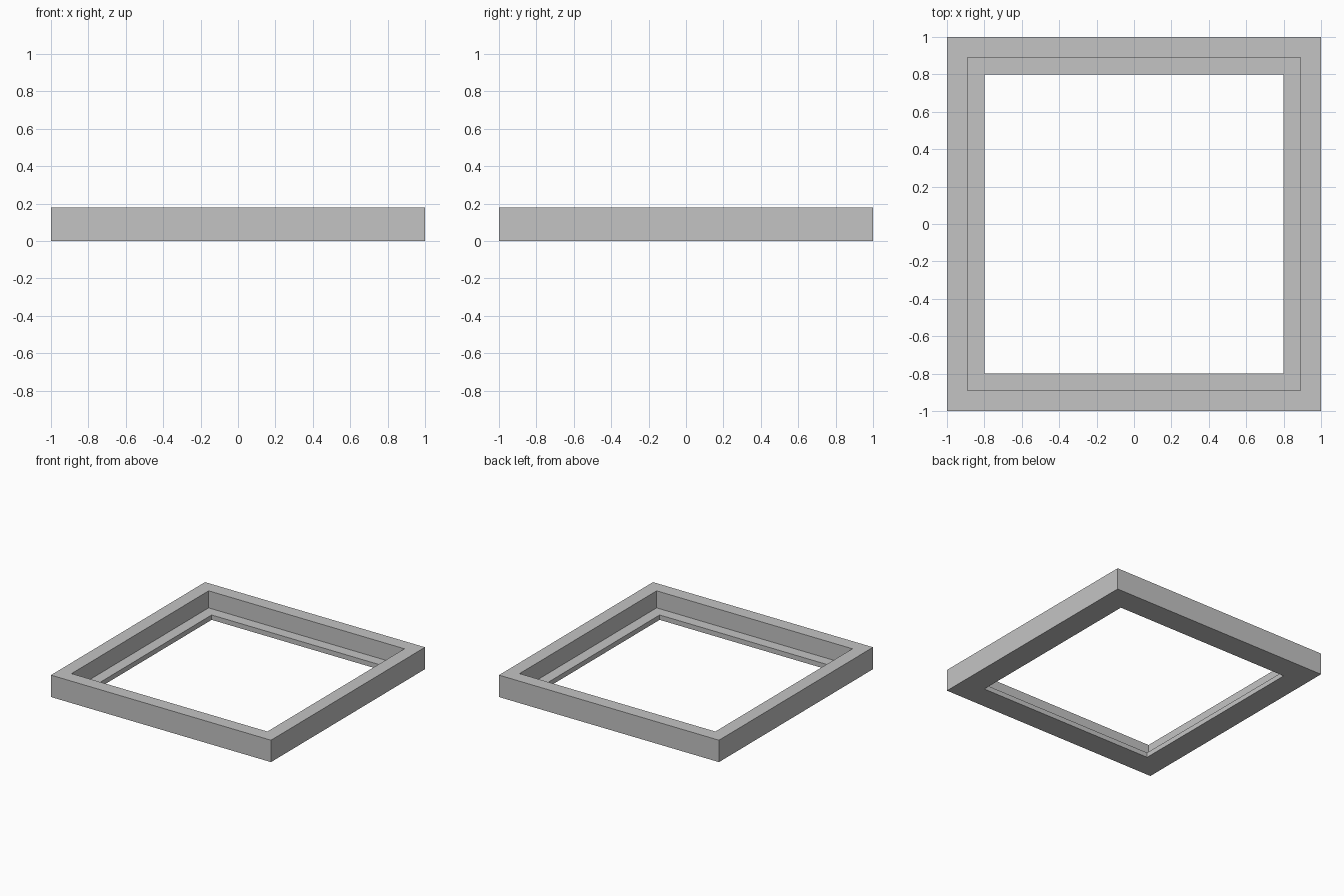
import bpy
import bmesh

cube = bpy.data.objects.get("Cube")
if cube:
    bpy.data.objects.remove(cube, do_unlink=True)

# Plain grey material
grey = bpy.data.materials.new("light_grey")
grey.use_nodes = True
colour = (0.55, 0.55, 0.55, 1)
grey.diffuse_color = colour
grey.node_tree.nodes["Principled BSDF"].inputs["Base Color"].default_value = colour

OUTER, REBATE, OPENING = 1.0, 0.89, 0.8   # half widths
HEIGHT, LEDGE = 0.18, 0.04

# L-shaped section of the frame: (half width, height)
profile = [(OUTER, 0), (OUTER, HEIGHT), (REBATE, HEIGHT),
           (REBATE, LEDGE), (OPENING, LEDGE), (OPENING, 0)]
corners = [(-1, -1), (1, -1), (1, 1), (-1, 1)]

# Sweep the section round the four mitred corners
bm = bmesh.new()
rings = [[bm.verts.new((sx * r, sy * r, z)) for sx, sy in corners] for r, z in profile]
for i, ring in enumerate(rings):
    following = rings[(i + 1) % len(rings)]
    for k in range(4):
        n = (k + 1) % 4
        bm.faces.new((ring[k], ring[n], following[n], following[k]))
bmesh.ops.recalc_face_normals(bm, faces=bm.faces)

mesh = bpy.data.meshes.new("rebated_frame")
bm.to_mesh(mesh)
bm.free()
mesh.materials.append(grey)
frame = bpy.data.objects.new("rebated_frame", mesh)
bpy.context.collection.objects.link(frame)
